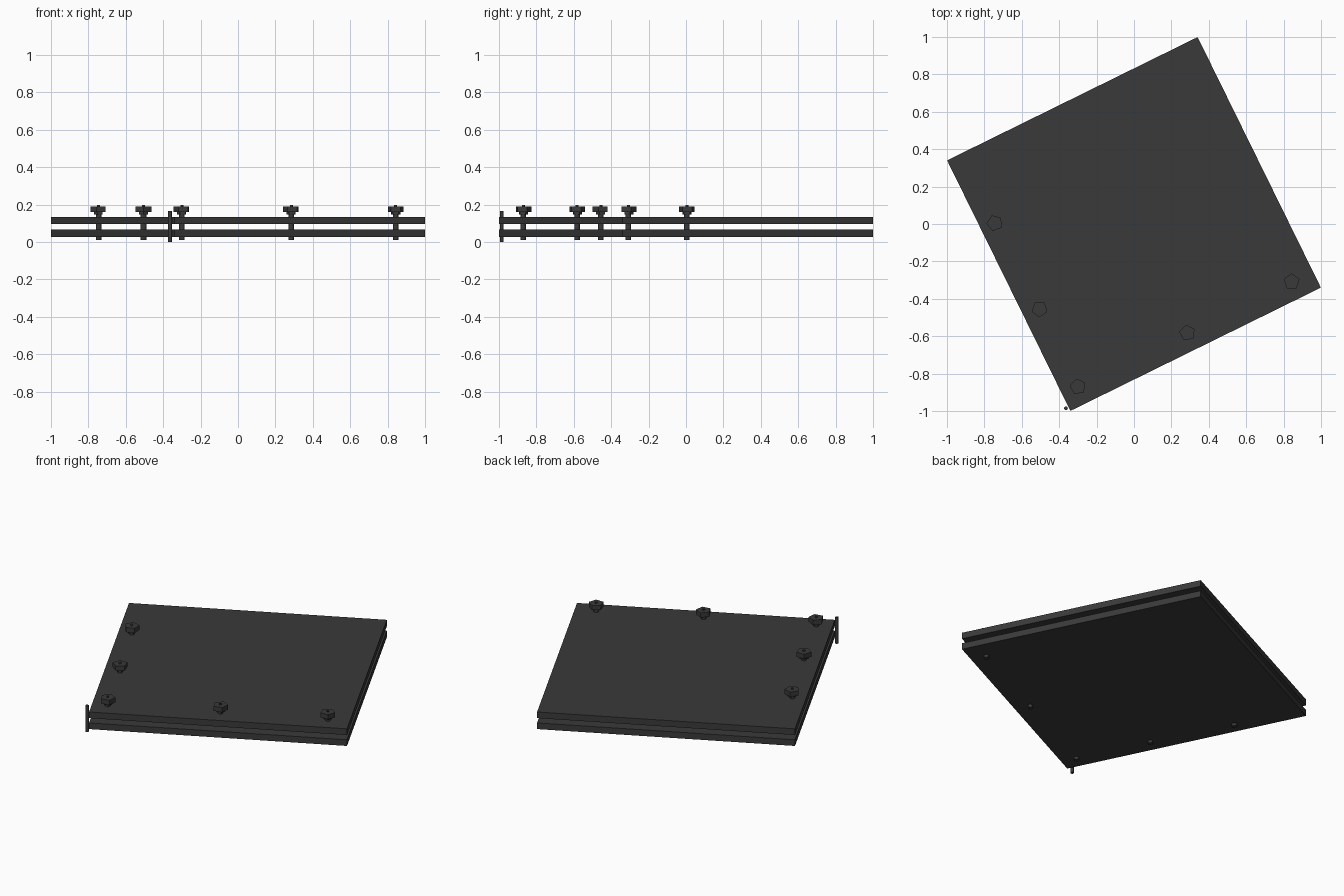
import bpy
import math
from mathutils import Vector

cube = bpy.data.objects.get("Cube")
if cube:
    bpy.data.objects.remove(cube, do_unlink=True)

dark = bpy.data.materials.new("charcoal")
dark.use_nodes = True
colour = (0.042, 0.042, 0.042, 1)
dark.diffuse_color = colour
dark.node_tree.nodes["Principled BSDF"].inputs["Base Color"].default_value = colour


def finish(name):
    ob = bpy.context.object
    ob.name = name
    ob.data.materials.append(dark)
    return ob


def prism(name, xy, z0, z1, r0, r1=None, sides=12, turn=0):
    """Upright prism or taper between two heights."""
    bpy.ops.mesh.primitive_cone_add(
        vertices=sides, radius1=r0, radius2=r0 if r1 is None else r1,
        depth=z1 - z0, location=(*xy, (z0 + z1) / 2), rotation=(0, 0, turn))
    return finish(name)


def plate(name, z0, z1):
    bpy.ops.mesh.primitive_cube_add(size=1, location=(0, 0, (z0 + z1) / 2),
                                    rotation=(0, 0, math.radians(26.2)))
    bpy.context.object.scale = (1.493, 1.493, z1 - z0)
    return finish(name)


# Two stacked square plates
plate("lower_plate", 0.027, 0.066)
plate("upper_plate", 0.096, 0.135)

# Bolts along two edges, meeting at the front corner
bolts = {
    "left_far": (-0.745, 0.005, 20),
    "left_middle": (-0.505, -0.455, 36),
    "corner": (-0.30, -0.87, 10),
    "front_middle": (0.285, -0.582, 10),
    "front_far": (0.843, -0.308, 0),
}
for label, (x, y, turn) in bolts.items():
    at = Vector((x, y))
    angle = math.radians(turn)
    prism("bolt_shank_" + label, at, 0.01, 0.165, 0.015)
    prism("bolt_collar_" + label, at, 0.148, 0.161, 0.026, sides=5, turn=angle)
    prism("bolt_head_" + label, at, 0.16, 0.19, 0.044, sides=5, turn=angle)
    prism("bolt_tip_" + label, at, 0.188, 0.197, 0.008)

# Thin pin standing outside the corner
prism("corner_pin", (-0.364, -0.985), 0, 0.165, 0.01)
